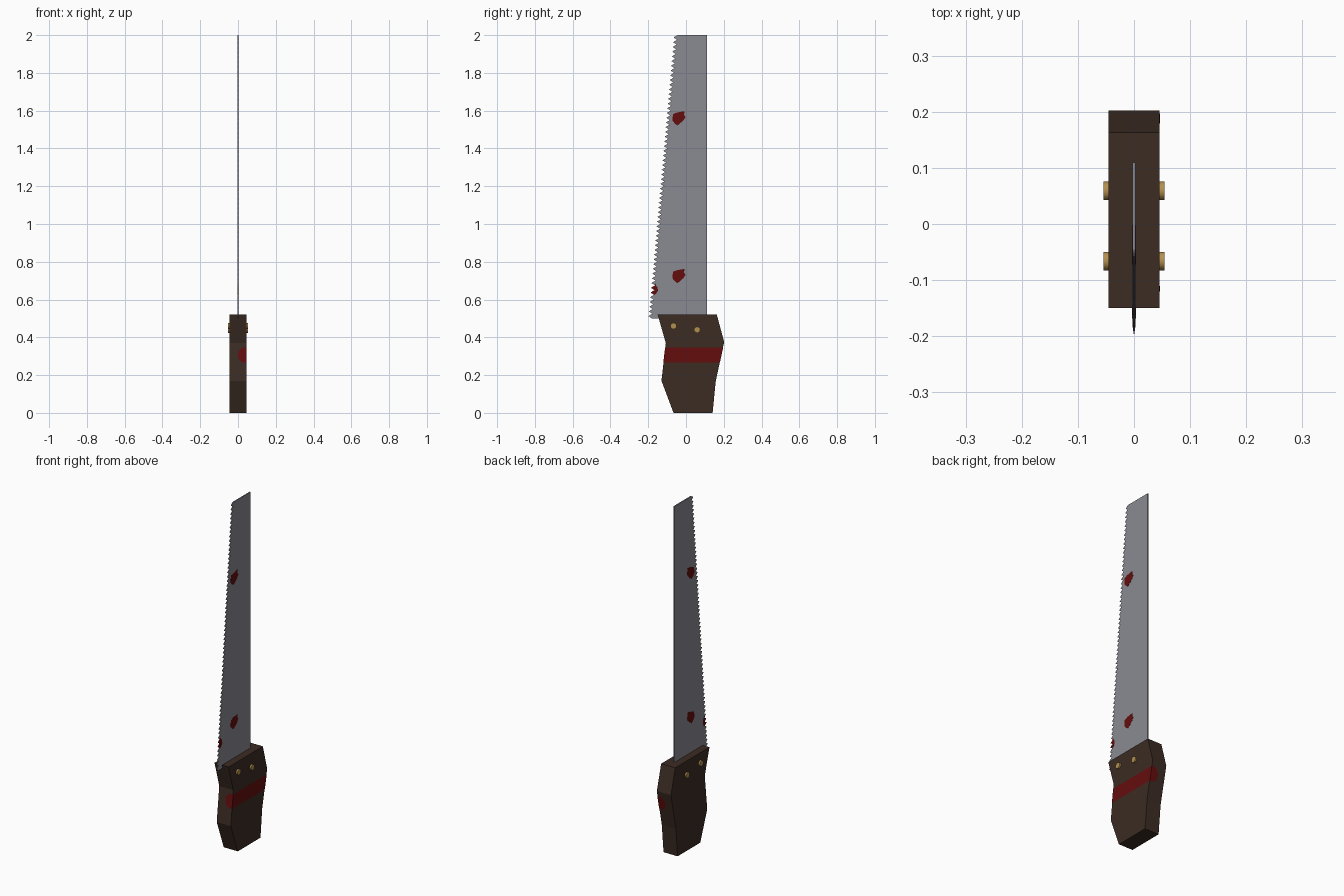
import bpy, bmesh, math
from mathutils import Matrix

if "Cube" in bpy.data.objects:
    bpy.data.objects.remove(bpy.data.objects["Cube"])


def mat(name, rgb):
    m = bpy.data.materials.new(name)
    m.diffuse_color = (*rgb, 1)
    m.use_nodes = True
    m.node_tree.nodes["Principled BSDF"].inputs["Base Color"].default_value = m.diffuse_color
    return m


WOOD = mat("dark_wood", (0.045, 0.025, 0.017))
STEEL = mat("steel", (0.254, 0.254, 0.287))
RED = mat("dark_red", (0.127, 0.004, 0.004))
BRASS = mat("brass", (0.45, 0.28, 0.08))


def finish(bm, name, *mats, closed=True):
    if closed:
        bmesh.ops.recalc_face_normals(bm, faces=bm.faces)
    me = bpy.data.meshes.new(name)
    bm.to_mesh(me)
    bm.free()
    for m in mats:
        me.materials.append(m)
    ob = bpy.data.objects.new(name, me)
    bpy.context.collection.objects.link(ob)
    return ob


def prism(name, profile, half, material):
    """Extrude a (y, z) outline across x from -half to half."""
    bm = bmesh.new()
    a = [bm.verts.new((-half, y, z)) for y, z in profile]
    b = [bm.verts.new((half, y, z)) for y, z in profile]
    bm.faces.new(a)
    bm.faces.new(b)
    for i in range(len(a)):
        j = (i + 1) % len(a)
        bm.faces.new((a[i], a[j], b[j], b[i]))
    return finish(bm, name, material)


# handle: faceted wooden grip
HW = 0.045
prism("handle", [(-0.066, 0), (0.141, 0), (0.157, 0.165), (0.202, 0.376),
                 (0.163, 0.52), (-0.15, 0.52), (-0.107, 0.37), (-0.13, 0.17)],
      HW, WOOD)


# red stripe on the right side, wrapping onto front and back with round ends
def front_y(z):
    return -0.13 + 0.023 * (z - 0.17) / 0.2 - 0.001


def back_y(z):
    return 0.157 + 0.045 * (z - 0.165) / 0.211 + 0.001


bm = bmesh.new()
X, CX, CZ, R = HW + 0.001, 0.034, 0.306, 0.04
end = [(X, CZ - R)]
for k in range(13):
    t = -math.pi / 2 - math.pi * k / 12
    end.append((CX + 0.034 * math.cos(t), CZ + R * math.sin(t)))
end.append((X, CZ + R))
fr = [bm.verts.new((x, front_y(z), z)) for x, z in end]
bk = [bm.verts.new((x, back_y(z), z)) for x, z in end]
bm.faces.new(fr[::-1])
bm.faces.new(bk)
bm.faces.new((fr[0], bk[0], bk[-1], fr[-1]))
bm.normal_update()
for f, axis, sign in zip(bm.faces, (1, 1, 0), (-1, 1, 1)):
    if f.normal[axis] * sign < 0:
        f.normal_flip()
finish(bm, "handle_stripe", RED, closed=False)

# blade: tapered plate with teeth sharpened to a thin tip
N, T, Z0, Z1, BACK = 60, 0.003, 0.5, 2.0, 0.11


def edge_y(z, depth):
    return -0.2 + 0.09 * (z - Z0) + depth


bm = bmesh.new()
zs = [Z0 + (Z1 - Z0) * i / N for i in range(N + 1)]
sides = []
for x in (-T, T):
    roots = [bm.verts.new((x, edge_y(z, 0.02), z)) for z in zs]
    lo, hi = bm.verts.new((x, BACK, Z0)), bm.verts.new((x, BACK, Z1))
    bm.faces.new(roots + [hi, lo])
    sides.append((roots, lo, hi))
(ra, la, ha), (rb, lb, hb) = sides
for quad in ((la, ha, hb, lb), (ra[0], la, lb, rb[0]), (ra[-1], ha, hb, rb[-1])):
    bm.faces.new(quad)
for i in range(N):
    zt = (zs[i] + zs[i + 1]) / 2
    tip = bm.verts.new((0, edge_y(zt, 0), zt))
    for tri in ((ra[i], ra[i + 1], tip), (rb[i], rb[i + 1], tip),
                (ra[i], rb[i], tip), (ra[i + 1], rb[i + 1], tip)):
        f = bm.faces.new(tri)
        # stained teeth near the handle
        f.material_index = int(0.625 < zt < 0.685)
finish(bm, "blade", STEEL, RED)

# red spots showing on both sides of the blade
spot = [(-0.036, -0.012), (-0.033, 0.022), (-0.012, 0.03), (0.008, 0.034),
        (0.028, 0.037), (0.026, 0.018), (0.034, 0.006), (0.022, -0.012),
        (0.008, -0.024), (-0.008, -0.038), (-0.022, -0.03)]
for n, zc in (("upper", 1.56), ("lower", 0.725)):
    prism(n + "_blade_spot", [(-0.036 + y, zc + z) for y, z in spot], T + 0.0007, RED)
prism("edge_spot", [(edge_y(0.625, 0.02), 0.625), (-0.158, 0.632), (-0.149, 0.645),
                    (-0.15, 0.665), (-0.157, 0.672), (edge_y(0.685, 0.02), 0.685)],
      T + 0.0007, RED)

# brass rivets passing through the handle
for n, y, z in (("front", -0.066, 0.46), ("back", 0.059, 0.44)):
    for side, s in (("right", 1), ("left", -1)):
        bm = bmesh.new()
        bmesh.ops.create_cone(
            bm, cap_ends=True, segments=16, radius1=0.0165, radius2=0.0165, depth=0.014,
            matrix=Matrix.Translation((s * 0.047, y, z)) @ Matrix.Rotation(math.pi / 2, 4, 'Y'))
        ob = finish(bm, f"{n}_{side}_rivet", BRASS)
        bpy.context.view_layer.objects.active = ob
        bpy.ops.object.select_all(action='DESELECT')
        ob.select_set(True)
        bpy.ops.object.shade_smooth_by_angle()
